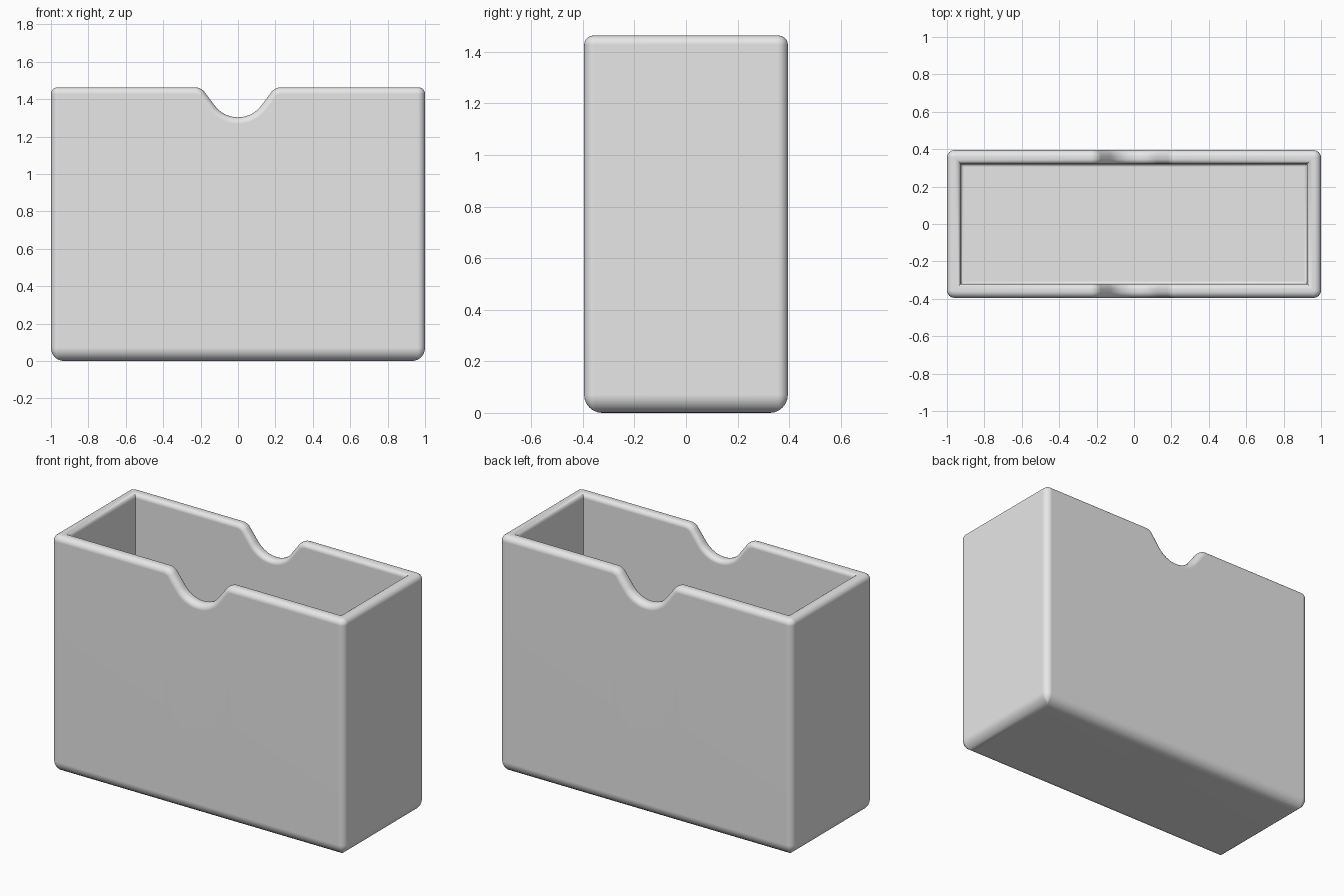
import bpy, bmesh
from math import sin, cos, pi, radians

cube = bpy.data.objects.get("Cube")
if cube:
    bpy.data.objects.remove(cube, do_unlink=True)

# Main sizes
HX, HY, TOP = 1.0, 0.395, 1.463
WALL, FLOOR = 0.075, 0.08
CORNER_R, BASE_R = 0.04, 0.07
RIM_OUT, RIM_IN, FLOOR_R = 0.035, 0.028, 0.015
STEPS = 6


def notch_half():
    """Half of the thumb notch from its lowest point outwards: (x, z, slope angle)."""
    steep, dip_r, lip_r = radians(53), 0.155, 0.0645
    angles = [steep * i / 10 for i in range(11)]
    dip = [(dip_r * sin(a), 1.303 + dip_r * (1 - cos(a)), a) for a in angles]
    lip = [(0.23 - lip_r * sin(a), TOP - lip_r * (1 - cos(a)), a) for a in reversed(angles)]
    return dip + lip


half = notch_half()
NOTCH = [(-x, z, -a) for x, z, a in reversed(half[1:])] + half


def ring(inset, z=None, drop=0.0):
    """One loop around the box; with no z given it follows the notched rim."""
    r = max(CORNER_R - inset, 0)
    cx, cy = HX - inset - r, HY - inset - r
    level = TOP - drop if z is None else z
    points = []
    for side in (-1, 1):
        # long wall with its notch
        for nx, nz, a in NOTCH:
            if z is None:
                x, h = nx + sin(a) * drop, nz - cos(a) * drop
            else:
                x, h = nx, z
            points.append((-side * x, side * (HY - inset), h))
        # the two corners of the following short wall
        for start, sy in ((-pi / 2, -1), (0, 1)):
            for i in range(STEPS + 1):
                t = start + pi / 2 * i / STEPS
                x, y = cx + r * cos(t), sy * cy + r * sin(t)
                points.append((-side * x, -side * y, level))
    return points


# Section of the wall, from the underside over the rim to the inner floor
quarter = [pi / 2 * i / STEPS for i in range(STEPS + 1)]
rings = [ring(BASE_R * (1 - sin(t)), z=BASE_R * (1 - cos(t))) for t in quarter]
rings += [ring(RIM_OUT * (1 - cos(t)), drop=RIM_OUT * (1 - sin(t))) for t in quarter]
rings += [ring(WALL - RIM_IN * (1 - sin(t)), drop=RIM_IN * (1 - cos(t))) for t in quarter]
rings += [ring(WALL + FLOOR_R * (1 - cos(t)), z=FLOOR + FLOOR_R * (1 - sin(t))) for t in quarter]

bm = bmesh.new()
# walk each loop in one direction: the long walls are listed first, then their corners
loops = [[bm.verts.new(p) for p in pts] for pts in rings]
n = len(loops[0])
for low, high in zip(loops, loops[1:]):
    for i in range(n):
        j = (i + 1) % n
        bm.faces.new((low[i], low[j], high[j], high[i]))
bm.faces.new(loops[0])
bm.faces.new(loops[-1])
bmesh.ops.remove_doubles(bm, verts=bm.verts, dist=0.00002)
bmesh.ops.recalc_face_normals(bm, faces=bm.faces)

mesh = bpy.data.meshes.new("open_box")
bm.to_mesh(mesh)
bm.free()
box = bpy.data.objects.new("open_box", mesh)
bpy.context.collection.objects.link(box)

# Plain grey
grey = bpy.data.materials.new("light_grey")
grey.use_nodes = True
colour = (0.8, 0.8, 0.8, 1)
grey.diffuse_color = colour
grey.node_tree.nodes["Principled BSDF"].inputs["Base Color"].default_value = colour
mesh.materials.append(grey)

# Smooth fillets, flat walls
bpy.ops.object.select_all(action='DESELECT')
box.select_set(True)
bpy.context.view_layer.objects.active = box
bpy.ops.object.shade_smooth_by_angle(angle=radians(40))
weighted = box.modifiers.new("flat_walls", 'WEIGHTED_NORMAL')
weighted.keep_sharp = True
